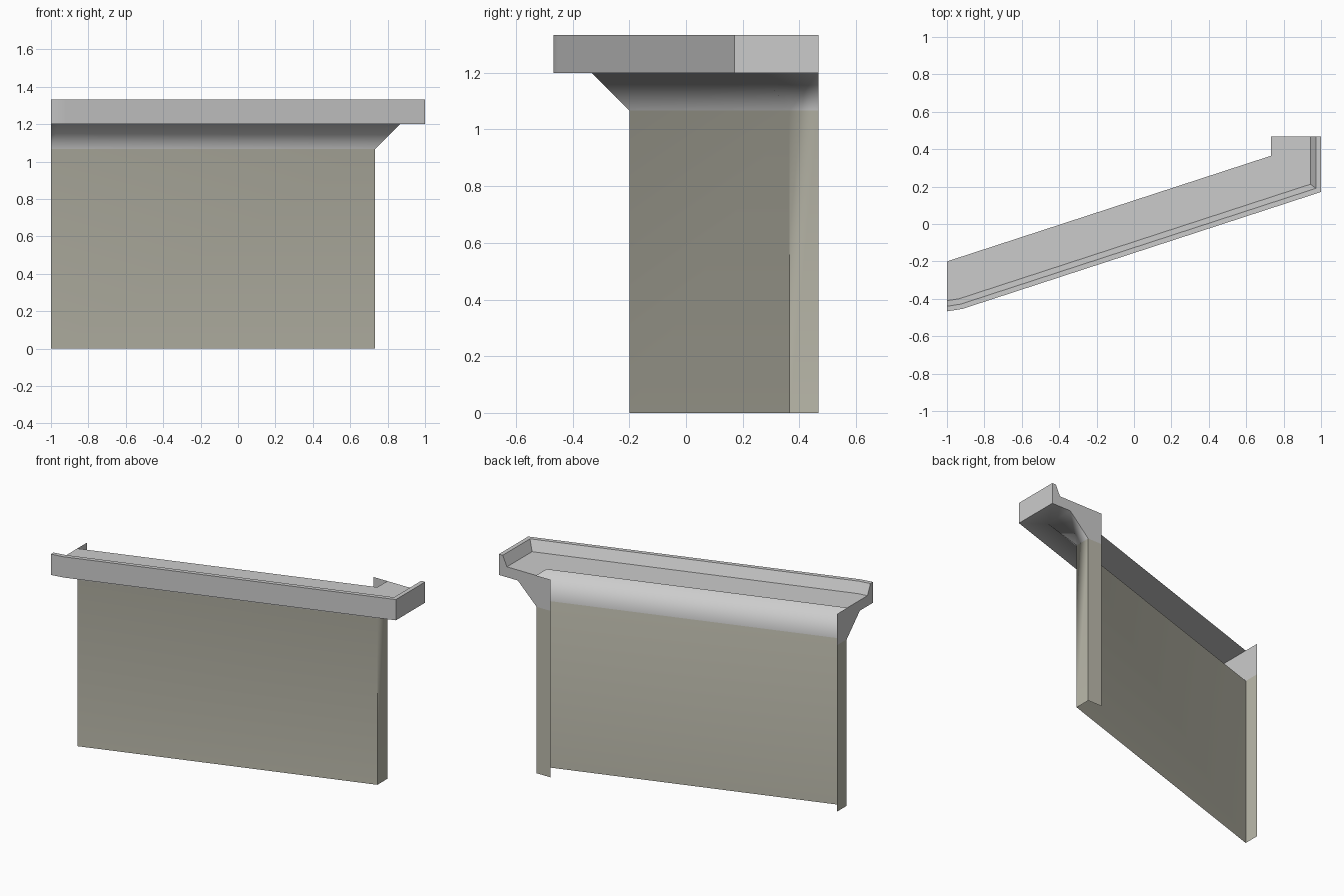
import bpy, bmesh, math
from mathutils import Vector

if "Cube" in bpy.data.objects:
    bpy.data.objects.remove(bpy.data.objects["Cube"])

# Plan layout: slanted wall line with a short return at the right end
LEFT, CORNER, BACK = Vector((-1, -0.2)), Vector((0.733, 0.365)), 0.467
run = (CORNER - LEFT).normalized()
normal = Vector((run.y, -run.x))

# Profile as (outward offset, height)
WALL_TOP, LEDGE = (0, 1.067), (0.133, 1.2)
PROFILE = [(0, 0), WALL_TOP, LEDGE, (0.267, 1.2), (0.267, 1.333),
           (0.24, 1.333), (0.21, 1.267), (0, 1.267)]
PLATE = 0.1

stone = bpy.data.materials.new("wall_stone")
stone.diffuse_color = (0.50, 0.49, 0.41, 1)
stone.use_nodes = True
stone.node_tree.nodes["Principled BSDF"].inputs["Base Color"].default_value = stone.diffuse_color
trim = bpy.data.materials.new("trim_grey")
trim.diffuse_color = (0.8, 0.8, 0.8, 1)
trim.use_nodes = True
trim.node_tree.nodes["Principled BSDF"].inputs["Base Color"].default_value = trim.diffuse_color


def section(d, z):
    """Points along the path at offset d: end, fan edge, mitred corner, back."""
    start = LEFT + normal * d
    x = CORNER.x + d
    y = start.y + (x - start.x) * run.y / run.x
    return [(-1, LEFT.y - d, z), (start.x, start.y, z), (x, y, z), (x, BACK, z)]


def finish(name, bm, smooth=False):
    me = bpy.data.meshes.new(name)
    bm.to_mesh(me)
    bm.free()
    me.materials.append(stone)
    me.materials.append(trim)
    ob = bpy.data.objects.new(name, me)
    bpy.context.collection.objects.link(ob)
    if smooth:
        bpy.ops.object.select_all(action='DESELECT')
        ob.select_set(True)
        bpy.context.view_layer.objects.active = ob
        bpy.ops.object.shade_smooth_by_angle(angle=math.radians(50))
        mod = ob.modifiers.new("weighted", 'WEIGHTED_NORMAL')
        mod.keep_sharp = True
    return ob


# Wall, flared corbel and lipped ledge swept along the plan line
bm = bmesh.new()
rows = [[bm.verts.new(p) for p in section(d, z)] for d, z in PROFILE]
for r, (lo, hi) in enumerate(zip(rows, rows[1:])):
    for i in range(3):
        if r == 0 and i == 0:
            continue
        f = bm.faces.new((lo[i], lo[i + 1], hi[i + 1], hi[i]))
        f.material_index = 0 if r == 0 else 1
bmesh.ops.remove_doubles(bm, verts=bm.verts, dist=1e-4)
bmesh.ops.dissolve_degenerate(bm, edges=bm.edges, dist=1e-5)
finish("wall_with_ledge", bm, smooth=True)


# Flat end plates closing the profile at both ends
def end_plate(name, place, flip):
    bm = bmesh.new()
    lower = [(-PLATE, 0), (0, 0), WALL_TOP, (-PLATE, WALL_TOP[1])]
    upper = [(-PLATE, WALL_TOP[1])] + PROFILE[1:7] + [(-PLATE, 1.267)]
    for k, outline in enumerate((lower, upper)):
        pts = outline[::-1] if flip else outline
        f = bm.faces.new([bm.verts.new(place(d, z)) for d, z in pts])
        f.material_index = k
    bmesh.ops.remove_doubles(bm, verts=bm.verts, dist=1e-4)
    finish(name, bm)


end_plate("left_end_plate", lambda d, z: (-1, LEFT.y - d, z), True)
end_plate("right_end_plate", lambda d, z: (CORNER.x + d, BACK, z), True)
